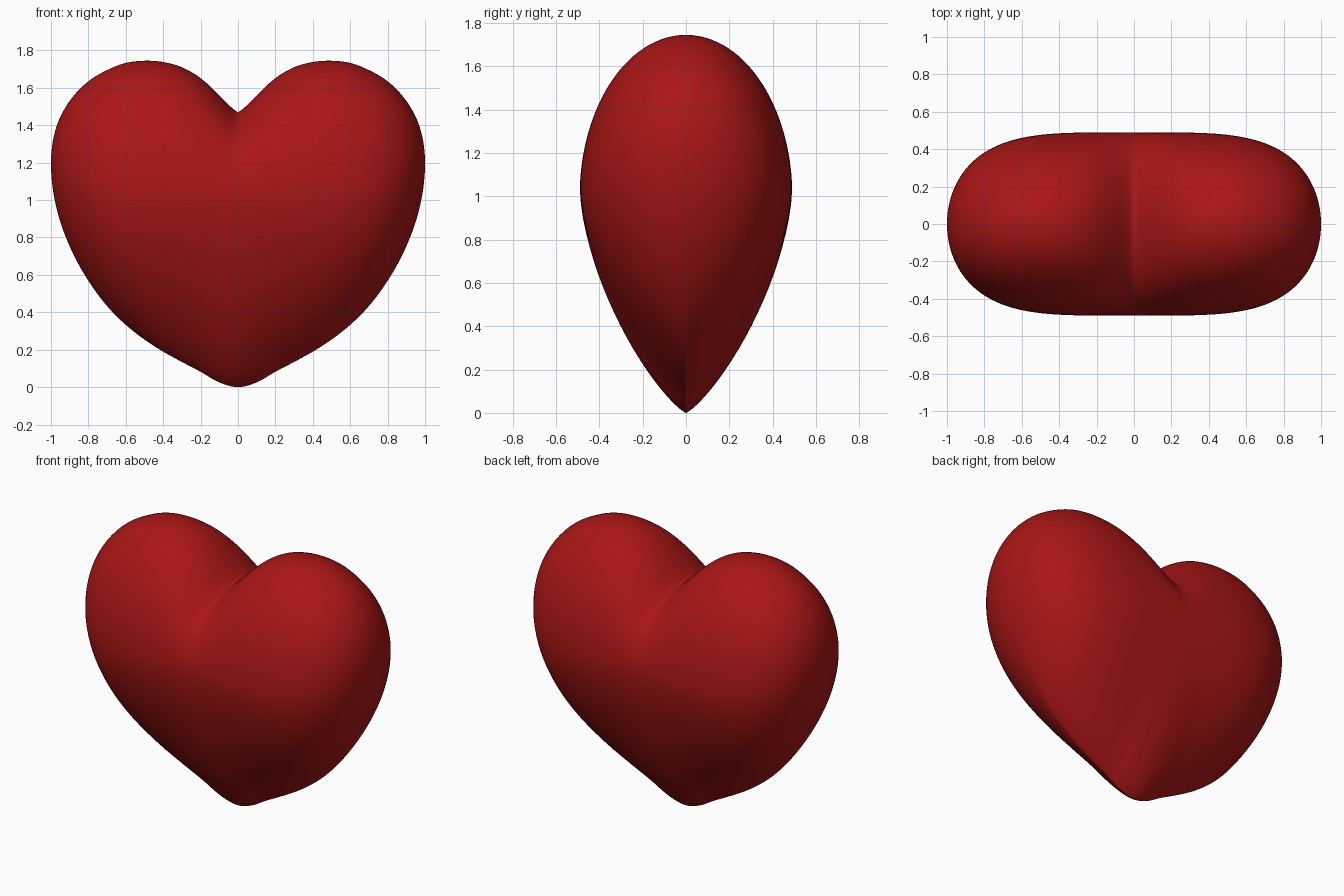
import bpy, bmesh
from math import sin, cos, pi, asin

if "Cube" in bpy.data.objects:
    bpy.data.objects.remove(bpy.data.objects["Cube"])

# Front outline of the right half, as (x, z) from the centre line outwards
LOWER = [(0, 0), (.1, .025), (.2, .082), (.32, .145), (.45, .22), (.67, .4),
         (.82, .6), (.92, .8), (.98, 1.0), (1, 1.2)]
UPPER = [(0, 1.468), (.05, 1.508), (.1, 1.56), (.2, 1.652), (.3, 1.71), (.4, 1.738),
         (.495, 1.745), (.6, 1.733), (.7, 1.695), (.8, 1.635), (.9, 1.53),
         (.97, 1.395), (1, 1.2)]
DEPTH = 0.49
COLUMNS, STEPS = 64, 24


def smooth_curve(points, start_slope=None):
    """Hermite interpolation over the angle asin(x)."""
    a = [asin(x) for x, _ in points]
    v = [z for _, z in points]
    n = len(a)
    d = [(v[i + 1] - v[i]) / (a[i + 1] - a[i]) for i in range(n - 1)]
    m = [d[0] if start_slope is None else start_slope]
    for i in range(1, n - 1):
        h0, h1 = a[i] - a[i - 1], a[i + 1] - a[i]
        m.append((d[i - 1] * h1 + d[i] * h0) / (h0 + h1))
    m.append(d[-1])

    def f(t):
        i = 0
        while i < n - 2 and t > a[i + 1]:
            i += 1
        h = a[i + 1] - a[i]
        u = (t - a[i]) / h
        return ((2*u**3 - 3*u**2 + 1) * v[i] + (u**3 - 2*u**2 + u) * h * m[i]
                + (3*u**2 - 2*u**3) * v[i + 1] + (u**3 - u**2) * h * m[i + 1])
    return f


bottom = smooth_curve(LOWER, 0)
top = smooth_curve(UPPER)


def section(phi):
    """Teardrop slice in the y-z plane at x = sin(phi)."""
    t = abs(phi)
    x = min(1, sin(t))
    lo, hi = bottom(t), top(t)
    mid = 1.03 + 0.17 * x**4
    depth = DEPTH * max(0, 1 - x**4.2) ** 0.5
    p, q = 1.6 + 0.4 * x * x, 0.8 - 0.3 * x * x
    half = []
    for i in range(STEPS + 1):                      # round upper part
        k = i / STEPS * pi / 2
        half.append((depth * sin(k), mid + (hi - mid) * cos(k)))
    for i in range(1, STEPS + 1):                   # tapering lower part
        s = min(1, sin(i / STEPS * pi / 2))
        half.append((depth * max(0, 1 - s**p) ** q, mid - (mid - lo) * s))
    half[-1] = (0, lo)
    ring = half + [(-y, z) for y, z in half[-2:0:-1]]
    return [(sin(phi), y, z) for y, z in ring]


# Loft the slices from left to right
bm = bmesh.new()
rings = []
for c in range(-COLUMNS, COLUMNS + 1):
    rings.append([bm.verts.new(co) for co in section(c / COLUMNS * pi / 2)])
for r0, r1 in zip(rings, rings[1:]):
    for i in range(len(r0)):
        j = (i + 1) % len(r0)
        bm.faces.new((r0[i], r0[j], r1[j], r1[i]))
bmesh.ops.remove_doubles(bm, verts=bm.verts, dist=1e-5)
bmesh.ops.recalc_face_normals(bm, faces=bm.faces)
for face in bm.faces:
    face.smooth = True

mesh = bpy.data.meshes.new("heart")
bm.to_mesh(mesh)
bm.free()
heart = bpy.data.objects.new("heart", mesh)
bpy.context.collection.objects.link(heart)

# Deep red surface
red = bpy.data.materials.new("deep_red")
red.diffuse_color = (0.4, 0.008, 0.008, 1)
red.use_nodes = True
red.node_tree.nodes["Principled BSDF"].inputs["Base Color"].default_value = red.diffuse_color
mesh.materials.append(red)
